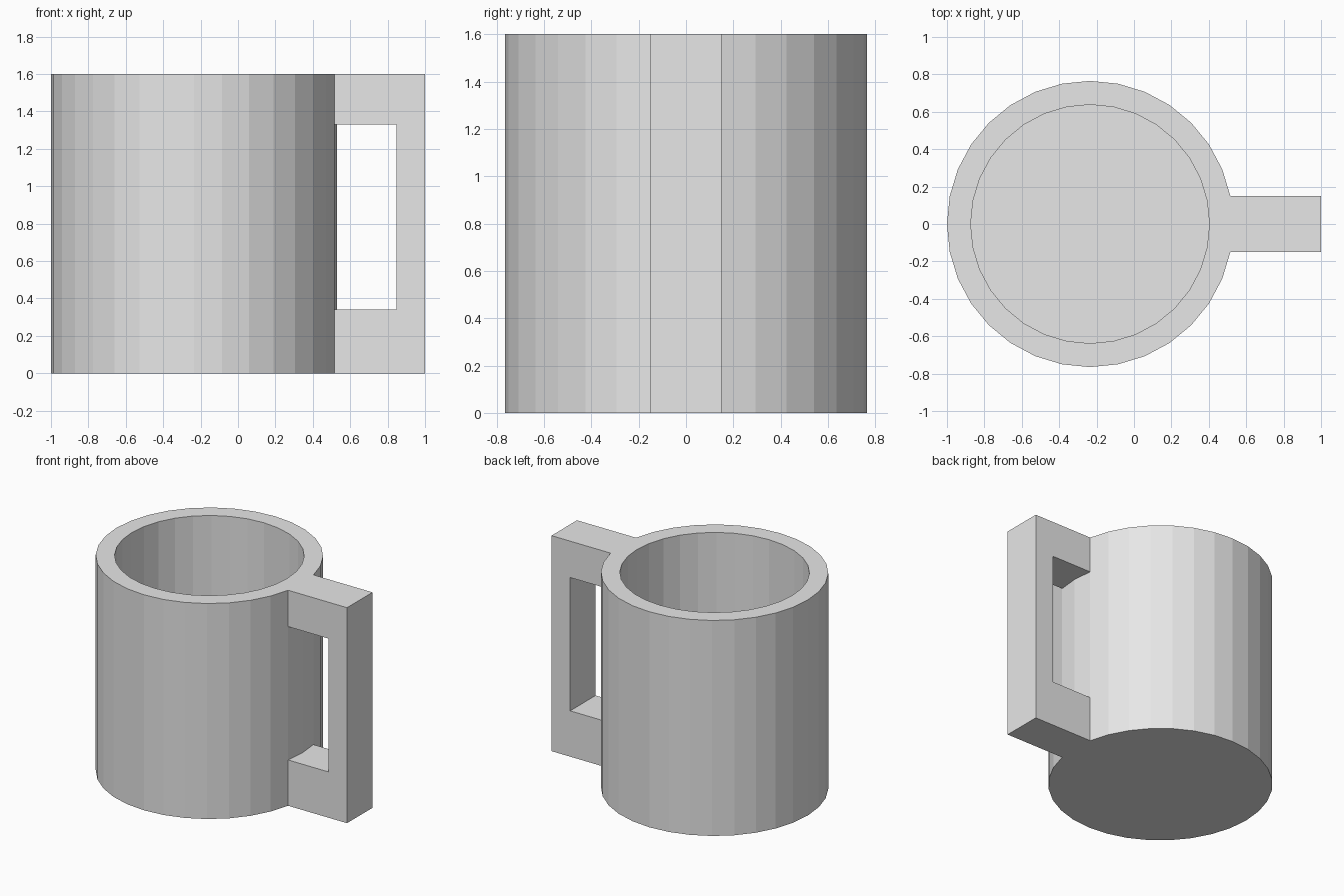
import bpy
import bmesh
from math import cos, sin, tau

cube = bpy.data.objects.get("Cube")
if cube:
    bpy.data.objects.remove(cube, do_unlink=True)

SIDES = 32
CENTER_X = -0.235
OUTER, INNER = 0.765, 0.638
HEIGHT, FLOOR = 1.6, 0.13
GRIP_LOW, GRIP_HIGH = 0.34, 1.33
GRIP_X, HANDLE_X = 0.847, 1.0

grey = bpy.data.materials.new("light grey")
grey.use_nodes = True
grey.diffuse_color = (0.8, 0.8, 0.8, 1)
grey.node_tree.nodes["Principled BSDF"].inputs["Base Color"].default_value = (0.8, 0.8, 0.8, 1)

bm = bmesh.new()


def face(points):
    bm.faces.new([bm.verts.new(p) for p in points])


def circle(radius):
    return [(CENTER_X + radius * cos(tau * i / SIDES), radius * sin(tau * i / SIDES))
            for i in range(SIDES)]


def level(points, z):
    return [(x, y, z) for x, y in points]


def wall(a, b, low, high):
    face([(*a, low), (*b, low), (*b, high), (*a, high)])


# Cup: outer wall, inner wall, rim, floor and base
outer, inner = circle(OUTER), circle(INNER)
bands = [(0, GRIP_LOW), (GRIP_LOW, GRIP_HIGH), (GRIP_HIGH, HEIGHT)]
for i in range(SIDES):
    j = (i + 1) % SIDES
    for low, high in bands:
        # The handle joins the two sides around +x, above and below the grip
        joined = i in (0, SIDES - 1) and (low, high) != bands[1]
        if not joined:
            wall(outer[i], outer[j], low, high)
    wall(inner[i], inner[j], FLOOR, HEIGHT)
    face(level([outer[i], outer[j]], HEIGHT) + level([inner[j], inner[i]], HEIGHT))
face(level(inner, FLOOR))
face(level(outer, 0))

# Handle: horizontal faces, upright faces and the two C-shaped cheeks
join_x, half = outer[1]
for z, x in ((0, HANDLE_X), (HEIGHT, HANDLE_X), (GRIP_LOW, GRIP_X), (GRIP_HIGH, GRIP_X)):
    face(level([outer[-1], (x, -half), (x, half), outer[1], outer[0]], z))
wall((HANDLE_X, -half), (HANDLE_X, half), 0, HEIGHT)
wall((GRIP_X, -half), (GRIP_X, half), GRIP_LOW, GRIP_HIGH)
cheek = [(join_x, 0), (HANDLE_X, 0), (HANDLE_X, HEIGHT), (join_x, HEIGHT),
         (join_x, GRIP_HIGH), (GRIP_X, GRIP_HIGH), (GRIP_X, GRIP_LOW), (join_x, GRIP_LOW)]
for side in (-half, half):
    face([(x, side, z) for x, z in cheek])

# Weld everything into one closed flat-shaded solid
bmesh.ops.remove_doubles(bm, verts=bm.verts[:], dist=0.0001)
bmesh.ops.recalc_face_normals(bm, faces=bm.faces[:])
mesh = bpy.data.meshes.new("mug")
bm.to_mesh(mesh)
bm.free()
mesh.materials.append(grey)
bpy.context.collection.objects.link(bpy.data.objects.new("mug", mesh))
